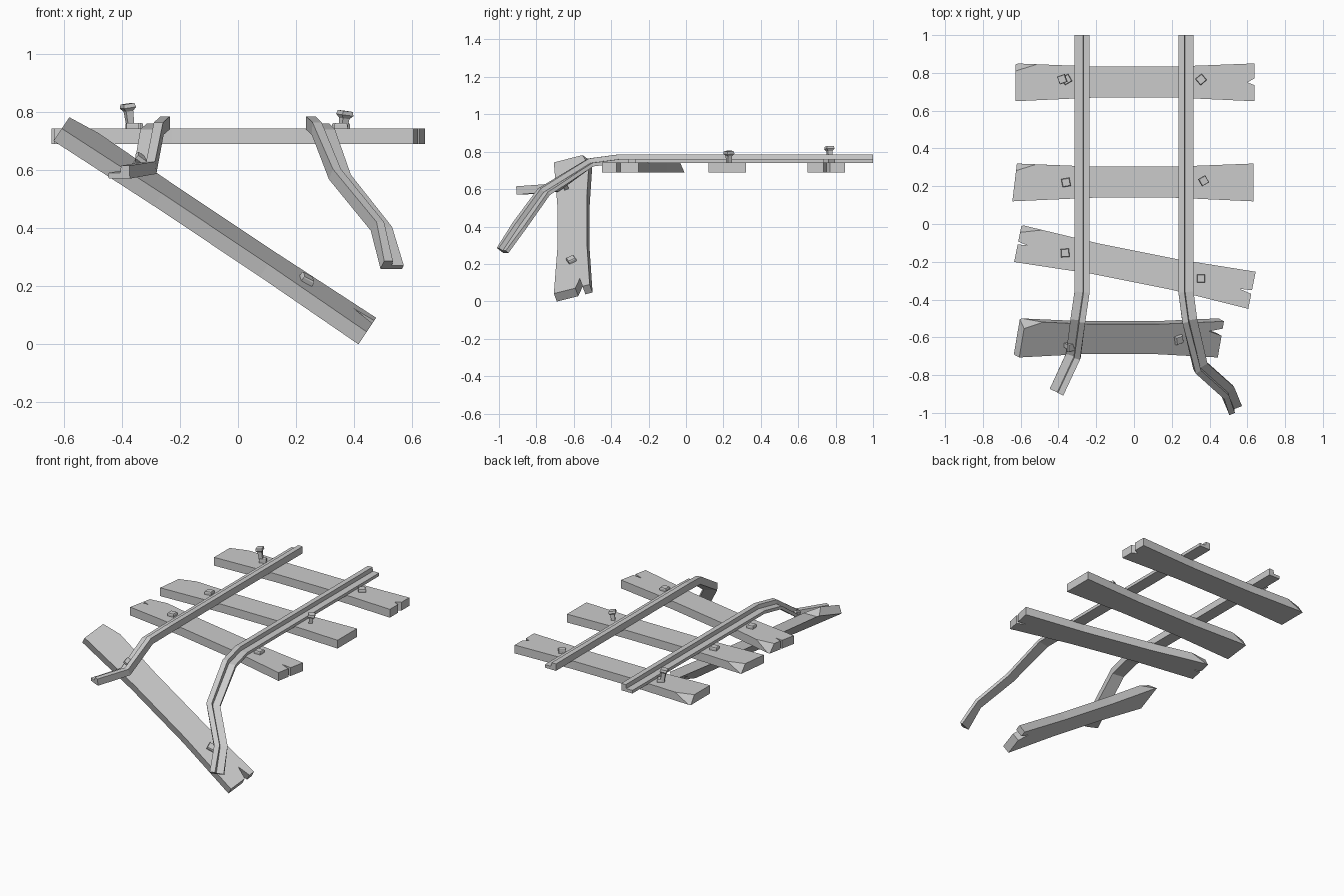
import bpy, bmesh
from math import radians
from mathutils import Vector, Matrix

if "Cube" in bpy.data.objects:
    bpy.data.objects.remove(bpy.data.objects["Cube"])

T = 0.027  # half thickness of a sleeper


def finish(bm, name, mat=Matrix()):
    bmesh.ops.recalc_face_normals(bm, faces=bm.faces)
    me = bpy.data.meshes.new(name)
    bm.to_mesh(me)
    bm.free()
    ob = bpy.data.objects.new(name, me)
    ob.matrix_world = mat
    bpy.context.collection.objects.link(ob)
    return ob


def chip(bm, a, b, c, outward):
    # slice one splintered corner off along the plane a-b-c
    a, b, c = Vector(a), Vector(b), Vector(c)
    n = (b - a).cross(c - a).normalized()
    if n.dot(Vector(outward)) < 0:
        n = -n
    r = bmesh.ops.bisect_plane(bm, geom=bm.verts[:] + bm.edges[:] + bm.faces[:],
                               plane_co=a, plane_no=n, clear_outer=True)
    edges = [e for e in r['geom_cut'] if isinstance(e, bmesh.types.BMEdge)]
    bmesh.ops.edgeloop_fill(bm, edges=edges)


def sleeper(name, mat, left=(), right=(), slant=0.0):
    # waisted board outline; left / right are notch points in the ends
    pts = [(-0.632 - slant, -0.1), (-0.22, -0.081), (0.22, -0.081), (0.632, -0.1)]
    pts += list(right)
    pts += [(0.632, 0.1), (0.22, 0.084), (-0.22, 0.084), (-0.632 + slant, 0.1)]
    pts += list(left)
    bm = bmesh.new()
    f = bm.faces.new([bm.verts.new((x, y, -T)) for x, y in pts])
    r = bmesh.ops.extrude_face_region(bm, geom=[f])
    bmesh.ops.translate(bm, vec=(0, 0, 2 * T),
                        verts=[v for v in r['geom'] if isinstance(v, bmesh.types.BMVert)])
    chip(bm, (-0.632, 0.06, T), (-0.53, 0.092, T), (-0.632, 0.095, -T), (-1, 1, 1))
    return finish(bm, name, mat)


def ring(bm, half, z, rot=Matrix()):
    return [bm.verts.new(rot @ Vector((half * sx, half * sy, z)))
            for sx, sy in ((-1, -1), (1, -1), (1, 1), (-1, 1))]


def spike(name, mat, x, y, turn=0, lift=0.0, tilt=(0, 0)):
    # stacked square rings: shank, head and chamfered top
    rot = Matrix.Rotation(radians(tilt[0]), 4, 'Y') @ Matrix.Rotation(radians(tilt[1]), 4, 'X')
    levels = [(0.010, -0.02), (0.013, lift), (0.022, lift + 0.012), (0.019, lift + 0.026)]
    if lift == 0:
        levels = [(0.022, -0.01), (0.022, 0.014), (0.019, 0.019)]
    bm = bmesh.new()
    rings = [ring(bm, h, z, rot) for h, z in levels]
    for a, b in zip(rings, rings[1:]):
        for i in range(4):
            j = (i + 1) % 4
            bm.faces.new((a[i], a[j], b[j], b[i]))
    bm.faces.new(rings[0][::-1])
    bm.faces.new(rings[-1])
    finish(bm, name, mat @ Matrix.Translation((x, y, T)) @ Matrix.Rotation(radians(turn), 4, 'Z'))


def rail(name, path, side):
    # L-shaped section, head on the inner side, mitred along the path
    prof = [(-0.04, -0.022), (0.04, -0.022), (0.04, -0.002),
            (-0.004, -0.002), (-0.008, 0.023), (-0.04, 0.023)]
    P = [Vector(p) for p in path]
    bm = bmesh.new()
    rings = []
    for i, p in enumerate(P):
        d0 = (p - P[max(i - 1, 0)]).normalized()
        d1 = (P[min(i + 1, len(P) - 1)] - p).normalized()
        t = (d0 + d1).normalized()
        s = Vector((0, 0, 1)).cross(t).normalized()   # +x for travel toward -y
        u = t.cross(s)
        rings.append([bm.verts.new(p + s * (a * side) + u * b) for a, b in prof])
    n = len(prof)
    for a, b in zip(rings, rings[1:]):
        for i in range(n):
            j = (i + 1) % n
            bm.faces.new((a[i], a[j], b[j], b[i]))
    bm.faces.new(rings[0])
    bm.faces.new(rings[-1])
    finish(bm, name)


def place(x, y, z, yaw=0, pitch=0, roll=0):
    return (Matrix.Translation((x, y, z)) @ Matrix.Rotation(radians(yaw), 4, 'Z')
            @ Matrix.Rotation(radians(pitch), 4, 'Y') @ Matrix.Rotation(radians(roll), 4, 'X'))


# sleepers, back to front; the last one hangs down
m1 = place(0.005, 0.75, 0.716)
m2 = place(0, 0.22, 0.716)
m3 = place(0.005, -0.227, 0.716, yaw=-11.3)
m4 = place(-0.08, -0.603, 0.395, pitch=33.7, roll=17)
sleeper("sleeper_back", m1, right=[(0.632, -0.015), (0.595, 0.0), (0.632, 0.02)])
sleeper("sleeper_middle", m2, slant=0.012)
sleeper("sleeper_skewed", m3, left=[(-0.632, 0.01), (-0.58, 0.0), (-0.632, -0.005)],
        right=[(0.632, -0.02), (0.565, -0.005), (0.632, 0.0)])
sleeper("sleeper_fallen", m4, right=[(0.632, 0.02), (0.55, 0.045), (0.632, 0.06)])

# spikes, a few pulled out of the wood
spike("spike_1", m1, -0.375, 0.02, 20, 0.06, (-8, 0))
spike("spike_1_base", m1, -0.362, 0.015, 30)
spike("spike_2", m1, 0.35, 0.015, 40)
spike("spike_3", m2, -0.36, 0.0, 10)
spike("spike_4", m2, 0.362, 0.01, 30, 0.035, (6, 5))
spike("spike_5", m3, -0.377, 0.0, 15)
spike("spike_6", m3, 0.355, 0.008, 12)
spike("spike_7", m4, -0.35, -0.03, 10, 0.03, (5, 0))
spike("spike_8", m4, 0.36, 0.0, 20)

# rails, straight at the back and bent down at the front
rail("rail_right", [(0.275, 1, 0.762), (0.275, -0.36, 0.762), (0.295, -0.51, 0.742),
                    (0.355, -0.76, 0.585), (0.50, -0.89, 0.405), (0.535, -0.98, 0.272)], 1)
rail("rail_left", [(-0.275, 1, 0.762), (-0.275, -0.36, 0.762), (-0.297, -0.51, 0.742),
                   (-0.322, -0.70, 0.607), (-0.41, -0.89, 0.592)], -1)
